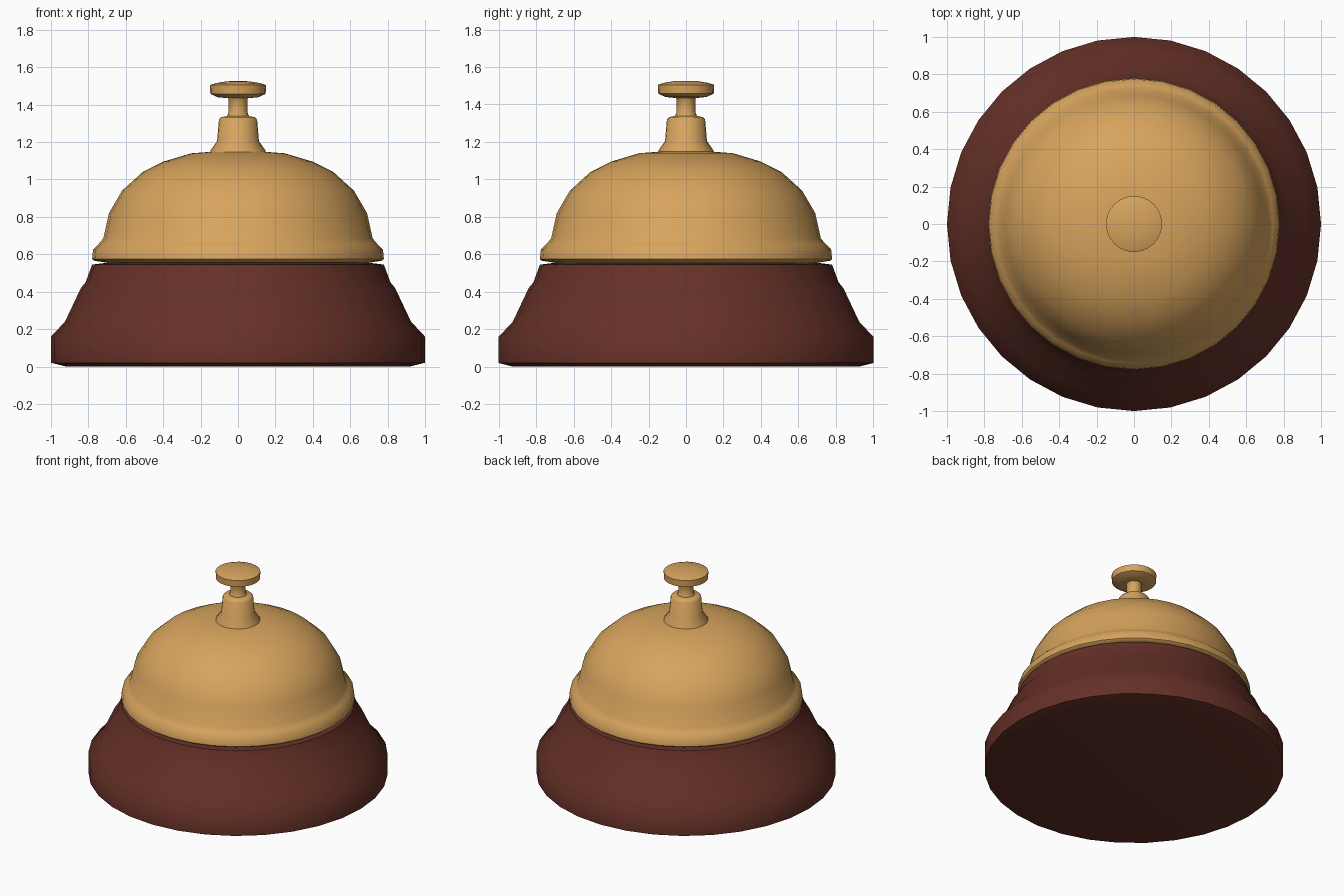
import bpy, bmesh, math

cube = bpy.data.objects.get("Cube")
if cube:
    bpy.data.objects.remove(cube, do_unlink=True)


def material(name, colour, roughness):
    m = bpy.data.materials.new(name)
    m.use_nodes = True
    m.diffuse_color = colour
    shader = m.node_tree.nodes["Principled BSDF"]
    shader.inputs["Base Color"].default_value = colour
    shader.inputs["Roughness"].default_value = roughness
    return m


brass = material("warm brass", (0.68, 0.37, 0.11, 1), 0.4)
wood = material("dark red wood", (0.13, 0.03, 0.02, 1), 0.5)


def lathe(name, profile, mat, sides=32, sharp=50):
    """Spin a (radius, height) outline, listed bottom to top, about z."""
    bm = bmesh.new()
    verts = [bm.verts.new((r, 0, z)) for r, z in profile]
    edges = [bm.edges.new(pair) for pair in zip(verts, verts[1:])]
    bmesh.ops.spin(bm, geom=verts + edges, cent=(0, 0, 0), axis=(0, 0, 1),
                   angle=math.tau, steps=sides, use_merge=True)
    bmesh.ops.remove_doubles(bm, verts=bm.verts, dist=0.0005)
    bmesh.ops.recalc_face_normals(bm, faces=bm.faces)
    mesh = bpy.data.meshes.new(name)
    bm.to_mesh(mesh)
    bm.free()
    mesh.materials.append(mat)
    obj = bpy.data.objects.new(name, mesh)
    bpy.context.collection.objects.link(obj)
    bpy.ops.object.select_all(action='DESELECT')
    obj.select_set(True)
    bpy.context.view_layer.objects.active = obj
    bpy.ops.object.shade_smooth_by_angle(angle=math.radians(sharp))
    return obj


# Flared wooden base with a stepped shoulder
lathe("wooden_base", [(0, 0), (0.92, 0), (1, 0.02), (1, 0.16), (0.925, 0.24),
                      (0.84, 0.42), (0.815, 0.45), (0.78, 0.545),
                      (0.70, 0.555), (0, 0.555)], wood)

# Domed bell with a rolled rim, its underside tucking in to the base
lathe("bell_dome", [(0, 0.555), (0.70, 0.555), (0.77, 0.566), (0.78, 0.575),
                    (0.775, 0.625), (0.745, 0.655), (0.72, 0.685),
                    (0.69, 0.82), (0.62, 0.94), (0.51, 1.04), (0.40, 1.095),
                    (0.25, 1.14), (0.12, 1.15), (0, 1.15)], brass)

# Collar where the plunger enters the dome
lathe("plunger_collar", [(0, 1.13), (0.15, 1.14), (0.147, 1.155),
                         (0.112, 1.205), (0.102, 1.32), (0.09, 1.333),
                         (0.05, 1.34), (0, 1.34)], brass, sides=24, sharp=40)

# Thin plunger rod, flaring slightly under the button
lathe("plunger_rod", [(0, 1.32), (0.06, 1.335), (0.05, 1.36), (0.05, 1.43),
                      (0.06, 1.445), (0, 1.45)], brass, sides=24)

# Push button
lathe("push_button", [(0, 1.435), (0.06, 1.435), (0.11, 1.44), (0.148, 1.458),
                      (0.15, 1.505), (0.12, 1.515), (0.06, 1.525),
                      (0, 1.526)], brass, sides=24)
